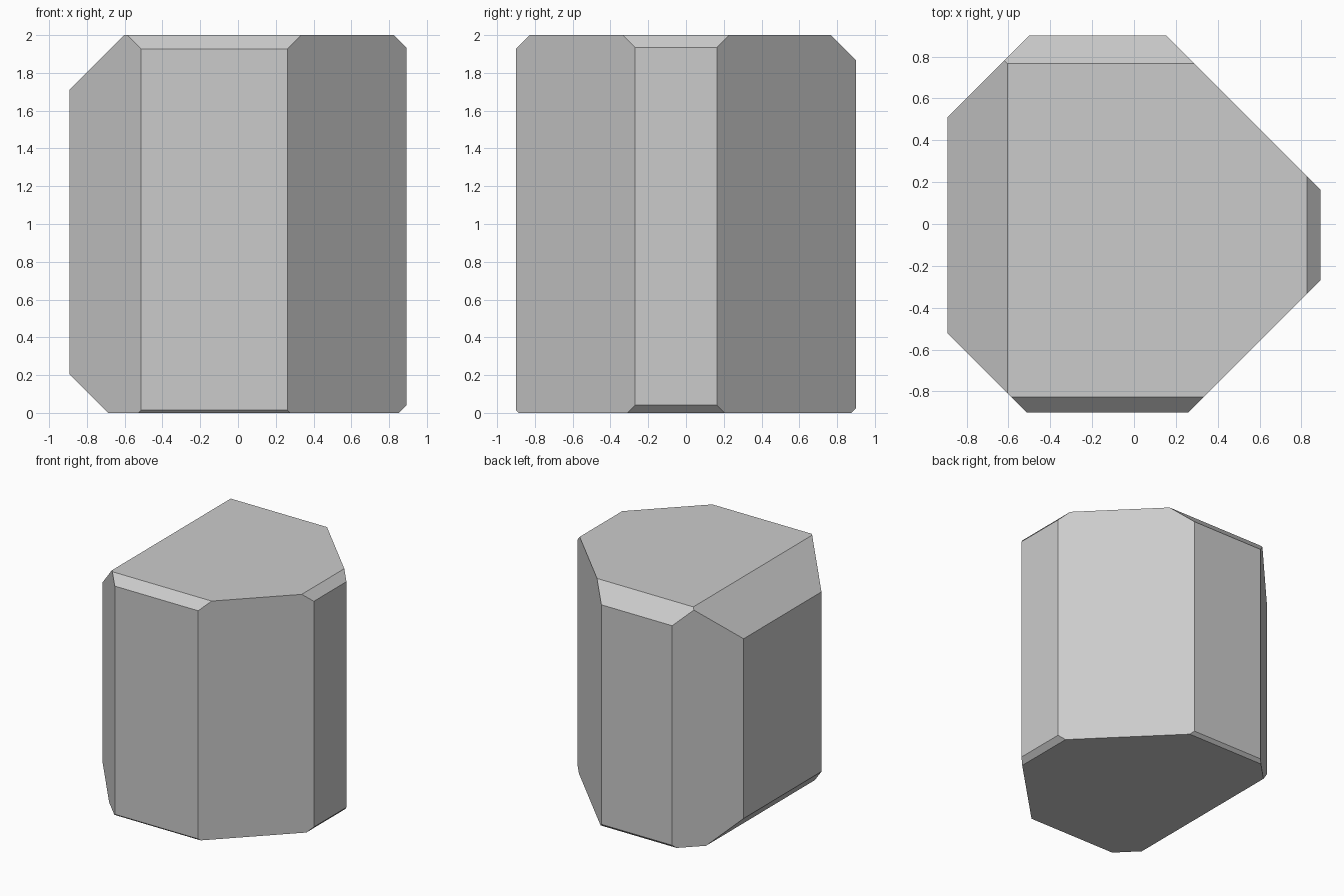
import bpy, bmesh
from mathutils import Vector

if "Cube" in bpy.data.objects:
    bpy.data.objects.remove(bpy.data.objects["Cube"])

# Block body: a box whose twelve edges are cut at 45 degrees by differing amounts
HX, HY, H = 0.892, 0.90, 2.0
bm = bmesh.new()
bmesh.ops.create_cube(bm, size=1)
for v in bm.verts:
    v.co = Vector((v.co.x * 2 * HX, v.co.y * 2 * HY, (v.co.z + 0.5) * H))


def cut(direction, offset):
    """Keep the part where direction . point <= offset and cap the opening."""
    n = Vector(direction)
    geom = bm.verts[:] + bm.edges[:] + bm.faces[:]
    res = bmesh.ops.bisect_plane(bm, geom=geom, dist=1e-5, plane_co=n * offset / n.length_squared,
                                 plane_no=n.normalized(), clear_outer=True)
    rim = [e for e in res["geom_cut"] if isinstance(e, bmesh.types.BMEdge)]
    bmesh.ops.holes_fill(bm, edges=rim, sides=0)


cuts = [
    # upright corners
    ((-1, 1, 0), 1.402), ((1, 1, 0), 1.055), ((1, -1, 0), 1.161), ((-1, -1, 0), 1.413),
    # top edges
    ((0, -1, 1), 2.827), ((0, 1, 1), 2.766), ((-1, 0, 1), 2.604), ((1, 0, 1), 2.826),
    # bottom edges
    ((-1, 0, -1), 0.687), ((1, 0, -1), 0.851), ((0, -1, -1), 0.886), ((0, 1, -1), 0.875),
]
for direction, offset in cuts:
    cut(direction, offset)

bmesh.ops.recalc_face_normals(bm, faces=bm.faces[:])
mesh = bpy.data.meshes.new("chamfered_block")
bm.to_mesh(mesh)
bm.free()
bpy.context.collection.objects.link(bpy.data.objects.new("chamfered_block", mesh))
